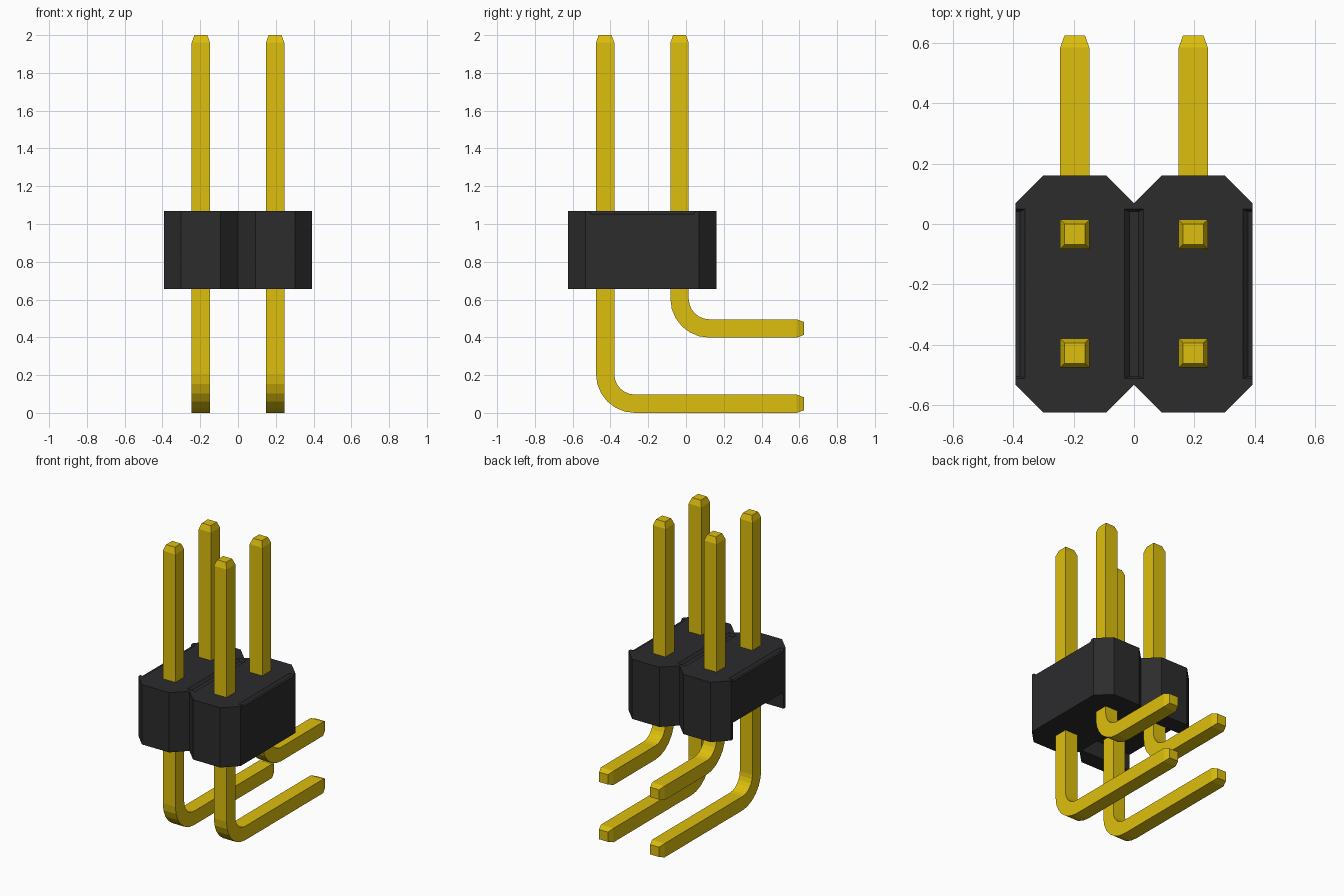
import bpy, bmesh, math
from mathutils import Vector

if "Cube" in bpy.data.objects:
    bpy.data.objects.remove(bpy.data.objects["Cube"])

PITCH = 0.393
HALF = PITCH / 2
Y0, Y1 = -0.625, 0.161          # housing depth
Z0, Z1 = 0.655, 1.07            # housing height
CH = 0.092                      # corner chamfer
W, TIP = 0.0485, 0.034          # pin half width, half width at the tip


def material(name, color):
    m = bpy.data.materials.new(name)
    m.diffuse_color = color
    m.use_nodes = True
    m.node_tree.nodes["Principled BSDF"].inputs["Base Color"].default_value = m.diffuse_color
    return m


def loft(name, rings, mat=None):
    """Closed solid skinned through rings of equal vertex count."""
    bm = bmesh.new()
    loops = [[bm.verts.new(p) for p in ring] for ring in rings]
    n = len(loops[0])
    for a, b in zip(loops, loops[1:]):
        for i in range(n):
            j = (i + 1) % n
            bm.faces.new((a[i], a[j], b[j], b[i]))
    bm.faces.new(loops[0])
    bm.faces.new(loops[-1])
    bmesh.ops.recalc_face_normals(bm, faces=bm.faces[:])
    me = bpy.data.meshes.new(name)
    bm.to_mesh(me)
    bm.free()
    ob = bpy.data.objects.new(name, me)
    bpy.context.collection.objects.link(ob)
    if mat:
        me.materials.append(mat)
    return ob


def rect(x0, x1, y0, y1, z):
    return [(x0, y0, z), (x1, y0, z), (x1, y1, z), (x0, y1, z)]


def cut(target, cutter):
    mod = target.modifiers.new("cut", 'BOOLEAN')
    mod.operation, mod.solver, mod.object = 'DIFFERENCE', 'EXACT', cutter
    bpy.context.view_layer.objects.active = target
    bpy.ops.object.modifier_apply(modifier=mod.name)
    bpy.data.objects.remove(cutter)


black = material("black_plastic", (0.025, 0.025, 0.027, 1))
gold = material("gold_metal", (0.72, 0.52, 0.004, 1))

# Housing: two chamfered cells joined at the middle
w = PITCH
front = [(-w, Y0 + CH), (-w + CH, Y0), (-CH, Y0), (0, Y0 + CH),
         (CH, Y0), (w - CH, Y0), (w, Y0 + CH)]
outline = front + [(x, Y0 + Y1 - y) for x, y in reversed(front)]
housing = loft("housing", [[(x, y, z) for x, y in outline] for z in (Z0, Z1)], black)

# Slot under the left cell
cut(housing, loft("slot_cutter", [rect(-0.5, 0, -0.511, 0.047, z) for z in (0.5, 0.77)]))

# Shallow sloped grooves along the top of every cell boundary
for cx in (-w, 0, w):
    rings = []
    for z, e in ((Z1 - 0.016, 0.0), (Z1 + 0.016, 0.032)):
        rings.append(rect(cx - 0.015 - e, cx + 0.015 + e, -0.505 - e / 2, 0.041 + e / 2, z))
    cut(housing, loft("groove_cutter", rings))


def pin(name, x, y, leg_z, radius=0.157, steps=6):
    """Square bar going down, bending to +y, with tapered ends."""
    path = [(y, 2.0, 0, TIP), (y, 1.96, 0, W)]
    for i in range(steps + 1):
        a = math.pi / 2 * i / steps
        path.append((y + radius * (1 - math.cos(a)),
                     leg_z + radius * (1 - math.sin(a)), a, W))
    path += [(0.585, leg_z, math.pi / 2, W), (0.625, leg_z, math.pi / 2, TIP)]
    rings = []
    for py, pz, a, h in path:
        c = Vector((x, py, pz))
        u, v = Vector((h, 0, 0)), Vector((0, math.cos(a), math.sin(a))) * h
        rings.append([c - u - v, c + u - v, c + u + v, c - u + v])
    return loft(name, rings, gold)


# Pins: long front row and short back row
for side, x in (("left", -HALF), ("right", HALF)):
    pin("front_pin_" + side, x, -0.428, W)
    pin("back_pin_" + side, x, -0.034, 0.447)
